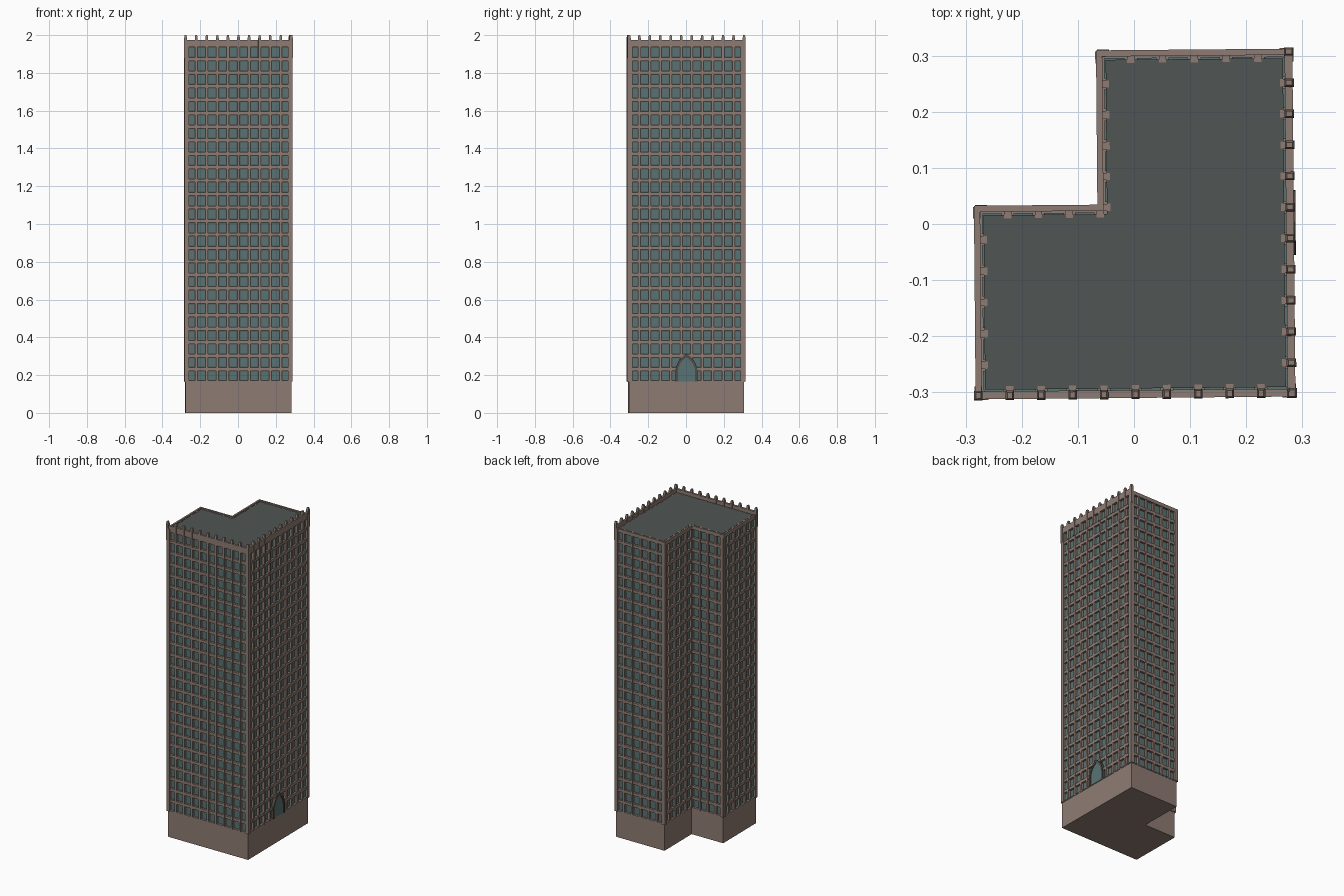
import bpy, bmesh, math
from mathutils import Vector, Matrix

if "Cube" in bpy.data.objects:
    bpy.data.objects.remove(bpy.data.objects["Cube"])

ROT = Matrix.Rotation(math.radians(0.5), 4, 'Z')
# L-shaped footprint, counter-clockwise, with window bays per wall
FOOT = [(-.28, -.305), (.28, -.305), (.28, .305), (-.06, .305), (-.06, .03), (-.28, .03)]
BAYS = [10, 11, 6, 5, 4, 6]
BASE, ROOF, PITCH, FLOORS = 0.165, 1.955, 0.0714, 25


def material(name, rgb):
    m = bpy.data.materials.new(name)
    m.diffuse_color = (*rgb, 1)
    m.use_nodes = True
    m.node_tree.nodes["Principled BSDF"].inputs["Base Color"].default_value = m.diffuse_color
    return m


STONE = material("stone", (.27, .20, .17))
DARK = material("dark_roof", (.08, .09, .085))
GLASS = material("glass", (.10, .17, .17))
TRIM = material("dark_trim", (.09, .07, .06))


def finish(bm, name, mat):
    bmesh.ops.recalc_face_normals(bm, faces=bm.faces)
    bm.transform(ROT)
    me = bpy.data.meshes.new(name)
    bm.to_mesh(me)
    bm.free()
    me.materials.append(mat)
    ob = bpy.data.objects.new(name, me)
    bpy.context.collection.objects.link(ob)
    return ob


def offset(d):
    # footprint pushed outward by d
    sx, sy = (-1, 1, 1, -1, -1, -1), (-1, -1, 1, 1, 1, 1)
    return [(x + a * d, y + b * d) for (x, y), a, b in zip(FOOT, sx, sy)]


def prism(bm, poly, z0, z1):
    lo = [bm.verts.new((x, y, z0)) for x, y in poly]
    hi = [bm.verts.new((x, y, z1)) for x, y in poly]
    bm.faces.new(lo)
    bm.faces.new(hi)
    for i in range(len(poly)):
        j = (i + 1) % len(poly)
        bm.faces.new((lo[i], lo[j], hi[j], hi[i]))


def ring(bm, d0, d1, z0, z1):
    loops = [[bm.verts.new((x, y, z)) for x, y in offset(d)]
             for d, z in ((d1, z0), (d1, z1), (d0, z1), (d0, z0))]
    for k in range(4):
        a, b = loops[k], loops[(k + 1) % 4]
        for i in range(6):
            j = (i + 1) % 6
            bm.faces.new((a[i], a[j], b[j], b[i]))


def wall(i):
    a, b = Vector(FOOT[i]), Vector(FOOT[(i + 1) % 6])
    t = (b - a).normalized()
    return a, t, Vector((t.y, -t.x)), (b - a).length


def wall_box(bm, i, s0, s1, d0, d1, z0, z1, taper=0.0):
    # box placed along wall i: s runs along it, d points outward
    a, t, n, _ = wall(i)
    rings = []
    for z, k in ((z0, 0), (z1, taper)):
        pts = ((s0 + k, d0 + k), (s1 - k, d0 + k), (s1 - k, d1 - k), (s0 + k, d1 - k))
        rings.append([bm.verts.new((*(a + t * s + n * d), z)) for s, d in pts])
    lo, hi = rings
    bm.faces.new(lo)
    bm.faces.new(hi)
    for k in range(4):
        j = (k + 1) % 4
        bm.faces.new((lo[k], lo[j], hi[j], hi[k]))


# Plinth
bm = bmesh.new()
prism(bm, FOOT, 0, BASE)
finish(bm, "plinth", STONE)

# Dark core whose top is the flat roof
bm = bmesh.new()
prism(bm, offset(-.012), BASE, ROOF)
finish(bm, "core_and_roof", DARK)

# Floor bands and roof rim
bm = bmesh.new()
for f in range(FLOORS - 1):
    z = BASE + .0655 + f * PITCH
    ring(bm, -.0125, .001, z - .009, z + .009)
ring(bm, -.0125, .002, BASE - .001, BASE + .006)
finish(bm, "floor_bands", STONE)
bm = bmesh.new()
ring(bm, -.006, .005, 1.936, ROOF + .004)
finish(bm, "roof_rim", STONE)

# Pilasters and window panes
pil, pane = bmesh.new(), bmesh.new()
for i, n in enumerate(BAYS):
    step = wall(i)[3] / n
    for k in range(n + 1):
        s = k * step
        z0 = .29 if i == 1 and k in (5, 6) else BASE
        wall_box(pil, i, s - .0065, s + .0065, -.018, .003, z0, ROOF + .001)
    for k in range(n):
        c = (k + .5) * step
        for f in range(FLOORS):
            z = BASE + .03 + f * PITCH
            wall_box(pane, i, c - .0175, c + .0175, -.014, -.009, z - .022, z + .023)
finish(pil, "pilasters", STONE)
finish(pane, "window_panes", GLASS)

# Parapet and merlons on the front and right walls
par, mer = bmesh.new(), bmesh.new()
for i in (0, 1):
    L = wall(i)[3]
    wall_box(par, i, -.005, L + .005, -.009, .005, 1.936, 1.975)
    for k in range(BAYS[i] + 1):
        s = k * L / BAYS[i]
        wall_box(mer, i, s - .0075, s + .0075, -.010, .007, 1.88, 1.985)
        wall_box(mer, i, s - .0075, s + .0075, -.010, .007, 1.985, 2.0, .003)
finish(par, "parapet", STONE)
finish(mer, "merlons", STONE)


# Pointed-arch doorway on the right wall
def arch(w, spring, top, n=8):
    h = top - spring
    r = (w * w + h * h) / (2 * w)
    end = math.asin(min(1, h / r))
    right = [(w - r + r * math.cos(end * k / n), spring + r * math.sin(end * k / n))
             for k in range(n)]
    half = [(w, BASE)] + right
    return half + [(0, top)] + [(-y, z) for y, z in reversed(half)]


def arch_verts(bm, poly, d):
    return [bm.verts.new((.28 + d, y, z)) for y, z in poly]


bm = bmesh.new()
inner, outer = arch(.046, .215, .294), arch(.058, .215, .312)
loops = [arch_verts(bm, p, d) for p, d in
         ((outer, -.012), (outer, .008), (inner, .008), (inner, -.012))]
for k in range(4):
    a, b = loops[k], loops[(k + 1) % 4]
    for i in range(len(a) - 1):
        bm.faces.new((a[i], a[i + 1], b[i + 1], b[i]))
finish(bm, "door_surround", TRIM)

bm = bmesh.new()
back, front = arch_verts(bm, inner, -.012), arch_verts(bm, inner, .004)
bm.faces.new(back)
bm.faces.new(front)
for i in range(len(back)):
    j = (i + 1) % len(back)
    bm.faces.new((back[i], back[j], front[j], front[i]))
finish(bm, "door_panel", GLASS)
